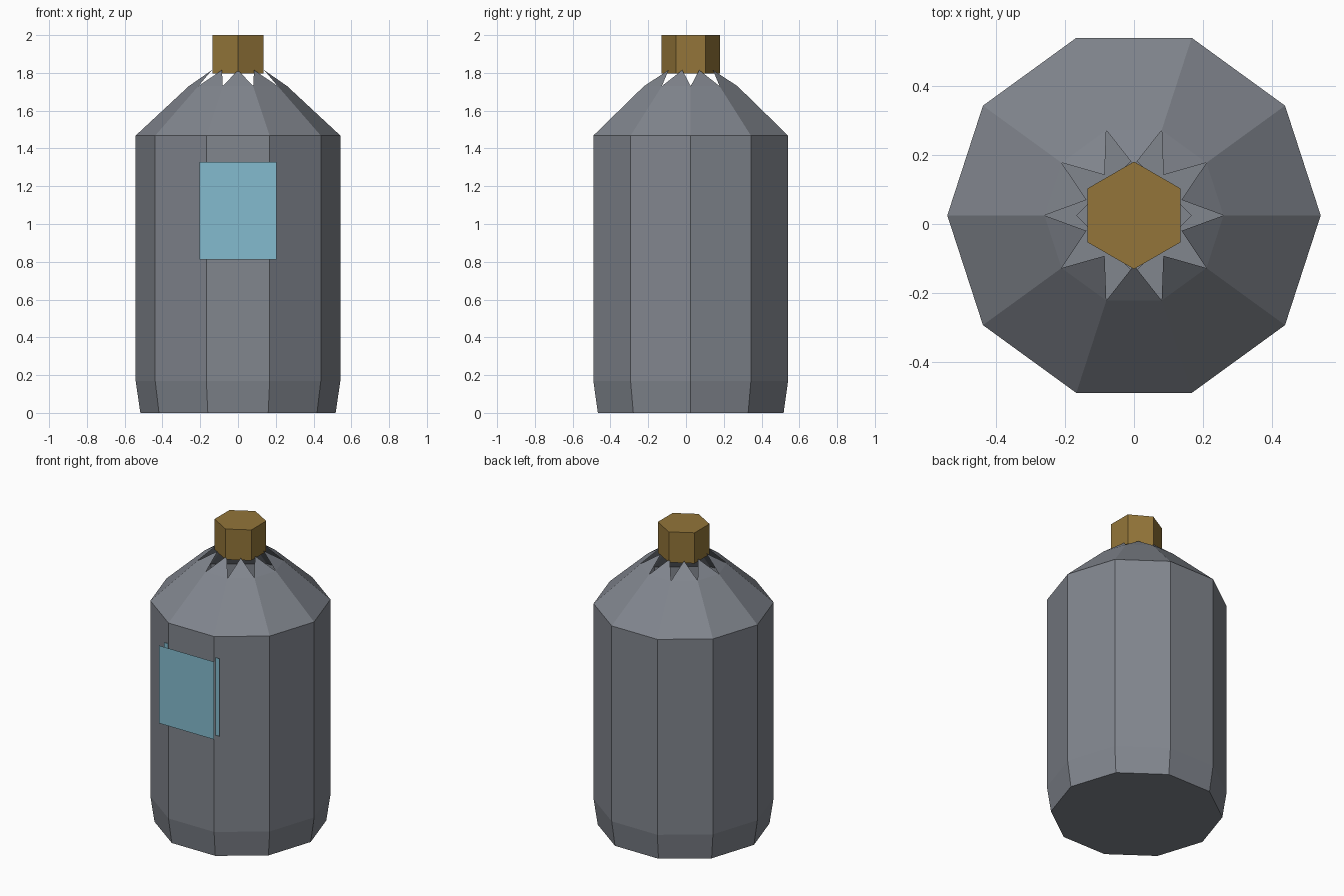
import bpy
from math import cos, sin, pi

if "Cube" in bpy.data.objects:
    bpy.data.objects.remove(bpy.data.objects["Cube"])

CY = 0.025  # bottle axis in y
GLASS = (0.219, 0.236, 0.269)


def add(name, verts, faces, color):
    mesh = bpy.data.meshes.new(name)
    mesh.from_pydata(verts, [], faces)
    mesh.update()
    ob = bpy.data.objects.new(name, mesh)
    bpy.context.collection.objects.link(ob)
    mat = bpy.data.materials.new(name + "_paint")
    mat.diffuse_color = (*color, 1)
    mat.use_nodes = True
    mat.node_tree.nodes["Principled BSDF"].inputs["Base Color"].default_value = mat.diffuse_color
    mesh.materials.append(mat)
    return ob


def ring(n, r, z, start=0.0):
    return [(r * cos(start + 2 * pi * i / n), CY + r * sin(start + 2 * pi * i / n), z)
            for i in range(n)]


def walls(n, count):
    return [(k * n + i, k * n + (i + 1) % n, (k + 1) * n + (i + 1) % n, (k + 1) * n + i)
            for k in range(count - 1) for i in range(n)]


# Ten-sided bottle with a closed base, sloped shoulder and open jagged mouth
N = 10
profile = [(0.517, 0), (0.542, 0.17), (0.542, 1.468), (0.26, 1.73)]
verts = [v for r, z in profile for v in ring(N, r, z)]
faces = [tuple(reversed(range(N)))] + walls(N, len(profile))
last, tip = (len(profile) - 1) * N, len(verts)
verts += ring(N, 0.145, 1.815, pi / N)
faces += [(last + i, last + (i + 1) % N, tip + i) for i in range(N)]
add("bottle_body", verts, faces, GLASS)

# Small square resting on the inside of the base
add("base_inset", ring(4, 0.168, 0.03), [(0, 1, 2, 3)], GLASS)

# Six-sided cap
verts = ring(6, 0.156, 1.797, pi / 6) + ring(6, 0.156, 2.0, pi / 6)
add("cap", verts, walls(6, 2) + [(5, 4, 3, 2, 1, 0), (6, 7, 8, 9, 10, 11)],
    (0.292, 0.179, 0.041))

# Label: two flat sheets, one just inside the front face and one ahead of it
verts, faces = [], []
for k, y in enumerate((-0.54, -0.485)):
    verts += [(-0.203, y, 0.812), (0.203, y, 0.812), (0.203, y, 1.328), (-0.203, y, 1.328)]
    faces.append(tuple(4 * k + i for i in range(4)))
add("label", verts, faces, (0.231, 0.5, 0.623))
